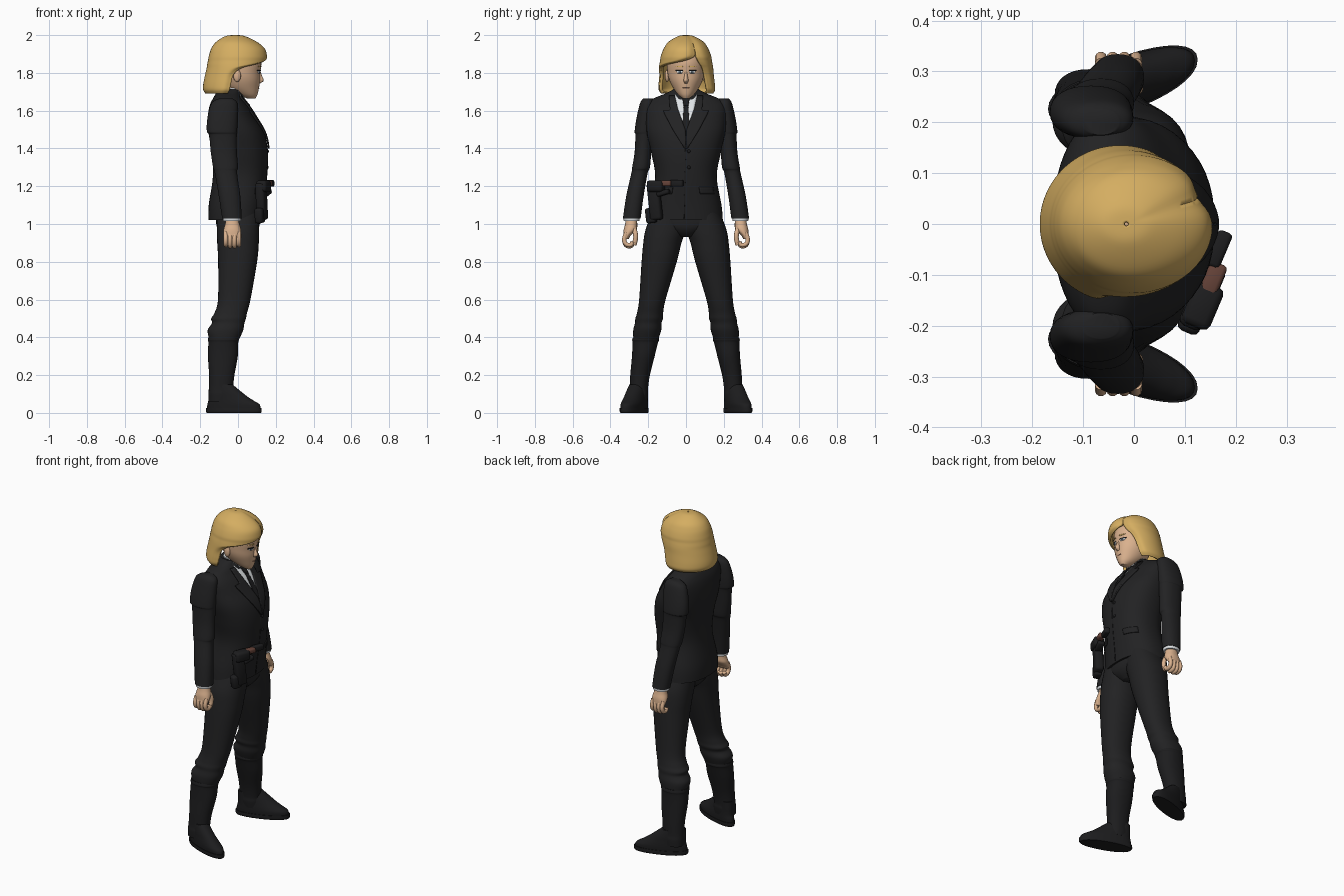
import bpy, bmesh
from math import sin, cos, pi, radians, exp, copysign
from mathutils import Vector

if "Cube" in bpy.data.objects:
    bpy.data.objects.remove(bpy.data.objects["Cube"])


def material(name, r, g, b):
    m = bpy.data.materials.new(name)
    m.use_nodes = True
    m.diffuse_color = (r, g, b, 1)
    bsdf = m.node_tree.nodes["Principled BSDF"]
    bsdf.inputs["Base Color"].default_value = (r, g, b, 1)
    bsdf.inputs["Roughness"].default_value = 0.8
    return m


SUIT = material("black suit", .016, .016, .017)
BOOT = material("black leather", .012, .012, .013)
SKIN = material("skin", .70, .44, .27)
HAIR = material("blond hair", .66, .42, .12)
WHITE = material("white shirt", .75, .78, .80)
BROWN = material("brown grip", .13, .055, .04)
IRIS = material("grey iris", .12, .16, .2)
LIP = material("lip shade", .45, .22, .15)


def finish(name, bm, mat, thick=0, angle=50):
    bmesh.ops.remove_doubles(bm, verts=bm.verts, dist=.0002)
    bmesh.ops.recalc_face_normals(bm, faces=bm.faces)
    if thick and sum(f.normal.x * f.calc_area() for f in bm.faces) < 0 and name != "hair":
        bmesh.ops.reverse_faces(bm, faces=bm.faces)
    me = bpy.data.meshes.new(name)
    bm.to_mesh(me)
    bm.free()
    me.materials.append(mat)
    ob = bpy.data.objects.new(name, me)
    bpy.context.collection.objects.link(ob)
    if thick:
        ob.modifiers.new("thickness", "SOLIDIFY").thickness = thick
    bpy.ops.object.select_all(action="DESELECT")
    ob.select_set(True)
    bpy.context.view_layer.objects.active = ob
    bpy.ops.object.shade_smooth_by_angle(angle=radians(angle))
    return ob


def smooth(rows, steps=6):
    """Catmull-Rom resampling of key rows."""
    out = []
    for i in range(len(rows) - 1):
        a, b, c, d = (rows[max(i - 1, 0)], rows[i], rows[i + 1], rows[min(i + 2, len(rows) - 1)])
        for s in range(steps):
            t = s / steps
            out.append([q + .5 * t * (r - p + t * (2*p - 5*q + 4*r - w + t * (3*(q - r) + w - p)))
                        for p, q, r, w in zip(a, b, c, d)])
    return out + [list(rows[-1])]


def skin_grid(bm, grid, closed):
    n = len(grid[0])
    for a, b in zip(grid, grid[1:]):
        for j in range(n if closed else n - 1):
            k = (j + 1) % n
            bm.faces.new((a[j], a[k], b[k], b[j]))


def loft(name, rows, mat, power=2.0, shear=0, n=32, steps=6):
    """Stack of rounded horizontal sections: z, centre x, centre y, radius x, radius y."""
    bm, grid = bmesh.new(), []
    for z, cx, cy, rx, ry in smooth(rows, steps):
        ring = []
        for j in range(n):
            c, s = cos(2*pi*j/n), sin(2*pi*j/n)
            x = cx + rx * copysign(abs(c) ** (2/power), c)
            y = cy + ry * copysign(abs(s) ** (2/power), s) + shear * (x + .09)
            ring.append(bm.verts.new((x, y, z)))
        grid.append(ring)
    skin_grid(bm, grid, True)
    bm.faces.new(grid[0])
    bm.faces.new(grid[-1])
    return finish(name, bm, mat)


def front_x(rows, power, y, z):
    """Front surface of a lofted body at height z."""
    for a, b in zip(rows, rows[1:]):
        if a[0] <= z <= b[0]:
            t = (z - a[0]) / (b[0] - a[0])
            _, cx, cy, rx, ry = (p + t * (q - p) for p, q in zip(a, b))
            return cx + rx * max(0, 1 - min(1, abs(y - cy) / ry) ** power) ** (1/power)
    return 0


def patch(name, body, power, rows, mat, lift=.005, side=1, thick=.006):
    """Thin plate hugging the front of a body; rows are z, y start, y end."""
    bm, grid, dense = bmesh.new(), [], smooth(body)
    for a, b in zip(rows, rows[1:]):
        for i in range(5):
            z, y0, y1 = (p + (q - p) * i / 4 for p, q in zip(a, b))
            ys = [side * (y0 + (y1 - y0) * k / 8) for k in range(9)]
            grid.append([bm.verts.new((front_x(dense, power, y, z) + lift, y, z)) for y in ys])
    skin_grid(bm, grid, False)
    return finish(name, bm, mat, thick)


def mirrored(rows, s):
    return [(z, x, s * y, rx, ry) for z, x, y, rx, ry in rows]


def tube(name, pts, radius, mat):
    cu = bpy.data.curves.new(name, "CURVE")
    cu.dimensions = "3D"
    cu.bevel_depth, cu.bevel_resolution, cu.use_fill_caps = radius, 3, True
    sp = cu.splines.new("POLY")
    path = smooth(pts, 4)
    sp.points.add(len(path) - 1)
    for p, co in zip(sp.points, path):
        p.co = (*co, 1)
    cu.materials.append(mat)
    ob = bpy.data.objects.new(name, cu)
    bpy.context.collection.objects.link(ob)


def ball(name, loc, size, mat):
    bm = bmesh.new()
    bmesh.ops.create_uvsphere(bm, u_segments=20, v_segments=12, radius=1)
    bmesh.ops.scale(bm, vec=size, verts=bm.verts)
    bmesh.ops.translate(bm, vec=loc, verts=bm.verts)
    return finish(name, bm, mat)


def box(name, loc, size, rot, mat, bevel=.008):
    bm = bmesh.new()
    bmesh.ops.create_cube(bm, size=1)
    bmesh.ops.scale(bm, vec=size, verts=bm.verts)
    bmesh.ops.bevel(bm, geom=bm.edges[:], offset=bevel, segments=2, affect="EDGES", profile=.5)
    ob = finish(name, bm, mat)
    ob.location, ob.rotation_euler = Vector(loc), rot


# Jacket body, hips and collar
JACKET = [(1.02, -.015, 0, .142, .195), (1.1, -.01, 0, .145, .188), (1.25, .01, 0, .143, .163),
          (1.38, .01, 0, .148, .185), (1.48, -.008, 0, .148, .207), (1.56, -.032, 0, .128, .213),
          (1.62, -.047, 0, .105, .212), (1.66, -.055, 0, .08, .18), (1.69, -.05, 0, .062, .11),
          (1.71, -.04, 0, .055, .07)]
JP = 2.3
loft("jacket", JACKET, SUIT, JP, n=48)
loft("hips", [(.93, 0, 0, .07, .05), (.96, 0, 0, .1, .12), (1.0, 0, 0, .115, .19), (1.08, 0, 0, .12, .18)], SUIT)
loft("jacket_collar", [(1.66, -.05, 0, .085, .1), (1.69, -.045, 0, .073, .085), (1.715, -.045, 0, .058, .068)], SUIT)
loft("shirt_collar", [(1.65, -.035, 0, .07, .07), (1.69, -.03, 0, .064, .064), (1.72, -.03, 0, .058, .058)], WHITE)

# Shirt front, tie, lapels, pockets and buttons
patch("shirt_front", JACKET, JP, [(1.49, -.002, .002), (1.6, -.042, .042), (1.685, -.06, .06)], WHITE)
patch("tie", JACKET, JP, [(1.49, -.004, .004), (1.54, -.018, .018), (1.635, -.011, .011)], BOOT, .01)
patch("tie_knot", JACKET, JP, [(1.63, -.012, .012), (1.67, -.02, .02)], BOOT, .014, thick=.009)
patch("jacket_opening", JACKET, JP, [(1.03, -.012, -.008), (1.4, -.004, .0)], BOOT, .002, thick=.003)
for z in (1.3, 1.385):
    ball("button", (front_x(smooth(JACKET), JP, .015, z), .015, z), (.006, .009, .009), BOOT)
for s in (1, -1):
    patch("lapel", JACKET, JP, [(1.40, 0, .008), (1.5, .004, .07), (1.585, .034, .115), (1.6, .04, .12),
                                (1.605, .042, .085), (1.68, .06, .09)], SUIT, .011, s, .009)
    patch("pocket_flap", JACKET, JP, [(1.16, .075, .15), (1.195, .07, .145)], SUIT, .006, s)

# Limbs
ARM = [(1.665, -.065, .2, .035, .025), (1.64, -.072, .205, .068, .038), (1.56, -.082, .215, .08, .047),
       (1.49, -.085, .222, .08, .05), (1.47, -.08, .222, .073, .046), (1.38, -.075, .228, .069, .044),
       (1.3, -.066, .238, .066, .047), (1.27, -.064, .246, .059, .043), (1.15, -.045, .27, .057, .046),
       (1.03, -.032, .287, .052, .047)]
CUFF = [(1.05, -.032, .287, .046, .041), (1.035, -.032, .288, .048, .043), (1.015, -.032, .288, .046, .041)]
PALM = [(1.04, -.032, .288, .03, .027), (1.0, -.03, .29, .038, .032), (.97, -.03, .296, .046, .034),
        (.94, -.03, .312, .046, .02), (.92, -.03, .318, .04, .014)]
LEG = [(1.06, 0, .09, .11, .09), (.97, 0, .108, .112, .106), (.9, 0, .125, .11, .101),
       (.8, -.002, .142, .103, .093), (.6, -.02, .178, .086, .07), (.53, -.038, .19, .086, .069),
       (.5, -.05, .195, .092, .073), (.475, -.052, .2, .086, .07), (.44, -.066, .205, .094, .074),
       (.4, -.072, .211, .083, .068), (.37, -.075, .214, .07, .058)]
BOOT_SHAFT = [(.4, -.077, .213, .08, .068), (.385, -.077, .214, .082, .071), (.37, -.078, .216, .079, .067),
              (.3, -.08, .226, .079, .06), (.2, -.086, .243, .067, .052), (.13, -.09, .25, .064, .049),
              (.1, -.09, .252, .066, .052), (.06, -.09, .254, .066, .05)]
SOLE = [(0, -.022, .252, .143, .052), (.008, -.022, .252, .147, .056), (.026, -.022, .252, .147, .056)]
FOOT = [(.02, -.022, .252, .142, .053), (.045, -.024, .252, .138, .054), (.065, -.037, .252, .12, .053),
        (.085, -.052, .252, .104, .051), (.11, -.068, .252, .088, .049), (.15, -.09, .25, .062, .045)]
for s in (1, -1):
    for name, rows, mat, shear in (("sleeve", ARM, SUIT, 0), ("shirt_cuff", CUFF, WHITE, 0), ("palm", PALM, SKIN, 0),
                                   ("trouser_leg", LEG, SUIT, 0), ("boot_shaft", BOOT_SHAFT, BOOT, 0),
                                   ("boot_sole", SOLE, BOOT, .33 * s), ("boot_foot", FOOT, BOOT, .33 * s)):
        loft(name, mirrored(rows, s), mat, 2.2, shear)
    for i in range(4):
        x = -.065 + .023 * i
        low = .885 + .006 * abs(i - 1.5)
        tube("finger", [(x, s*.315, .955), (x, s*.327, .92), (x, s*.318, low), (x, s*.292, low - .005),
                        (x, s*.282, low + .012)], .012, SKIN)
    tube("thumb", [(-.01, s*.28, .99), (.004, s*.268, .95), (.004, s*.267, .92), (0, s*.275, .89)], .013, SKIN)

# Head and face
HEAD = [(1.665, .07, 0, .022, .018), (1.685, .05, 0, .053, .042), (1.72, .025, 0, .086, .068),
        (1.76, .015, 0, .102, .088), (1.8, .008, 0, .11, .098), (1.86, .003, 0, .12, .102),
        (1.92, -.005, 0, .105, .09), (1.96, -.01, 0, .05, .05)]
loft("head", HEAD, SKIN)
loft("neck", [(1.64, -.035, 0, .055, .055), (1.7, -.025, 0, .052, .05), (1.76, -.02, 0, .055, .055)], SKIN)
loft("nose", [(1.745, .11, 0, .008, .008), (1.76, .115, 0, .021, .013), (1.79, .112, 0, .013, .008),
              (1.82, .11, 0, .005, .005)], SKIN, n=12)
patch("mouth", HEAD, 2, [(1.717, -.014, .014), (1.721, -.018, .018)], LIP, .002, thick=.003)
for s in (1, -1):
    ball("ear", (-.005, s * .1, 1.785), (.02, .012, .033), SKIN)
    patch("eye_white", HEAD, 2, [(1.798, .022, .044), (1.81, .016, .052)], WHITE, .002, s, .003)
    patch("iris", HEAD, 2, [(1.798, .028, .039), (1.81, .027, .041)], IRIS, .003, s, .003)
    patch("eyelash", HEAD, 2, [(1.809, .014, .055), (1.814, .018, .056)], BOOT, .004, s, .004)
    patch("eyebrow", HEAD, 2, [(1.83, .014, .04), (1.836, .02, .058)], HAIR, .003, s, .003)

# Parted bob: z, centre x, radius x, radius y, front opening from left to right edge in degrees
BOB = [(2.0, -.015, .004, .004, 24, 24), (1.995, -.015, .05, .04, 24, 24), (1.965, -.008, .107, .092, 24, 24),
       (1.93, 0, .141, .117, 25, 25), (1.89, 0, .154, .133, 27, 23), (1.865, -.003, .156, .137, 31, -2),
       (1.845, -.007, .156, .141, 36, -45), (1.825, -.011, .155, .144, 42, -78), (1.79, -.018, .156, .147, 48, -92),
       (1.74, -.025, .159, .153, 52, -95), (1.71, -.027, .157, .154, 55, -97), (1.69, -.027, .145, .143, 60, -102)]
bm, grid = bmesh.new(), []
for z, cx, rx, ry, left, right in smooth(BOB):
    row = []
    for j in range(73):
        u = j / 72
        a = radians(left + (right + 360 - left) * u)
        curl = 1 - .09 * exp(-(min(u, 1 - u) * 28) ** 2)
        row.append(bm.verts.new((cx + rx * curl * cos(a), ry * curl * sin(a), z)))
    grid.append(row)
skin_grid(bm, grid, False)
finish("hair", bm, HAIR, .016)

# Holster and sidearm on the right hip
box("holster_body", (.125, -.165, 1.12), (.05, .065, .2), (.12, 0, -.4), BOOT, .014)
box("holster_tip", (.115, -.185, 1.045), (.045, .055, .08), (.12, 0, -.4), BOOT, .012)
box("holster_flap", (.135, -.16, 1.2), (.06, .09, .06), (0, 0, -.4), BOOT, .014)
box("holster_strap", (.15, -.12, 1.165), (.04, .07, .025), (.3, 0, -.4), BOOT)
box("sidearm_grip", (.155, -.11, 1.215), (.036, .07, .03), (0, 0, -.4), BROWN)
box("sidearm_butt", (.167, -.05, 1.215), (.03, .075, .035), (0, 0, -.4), BOOT)
